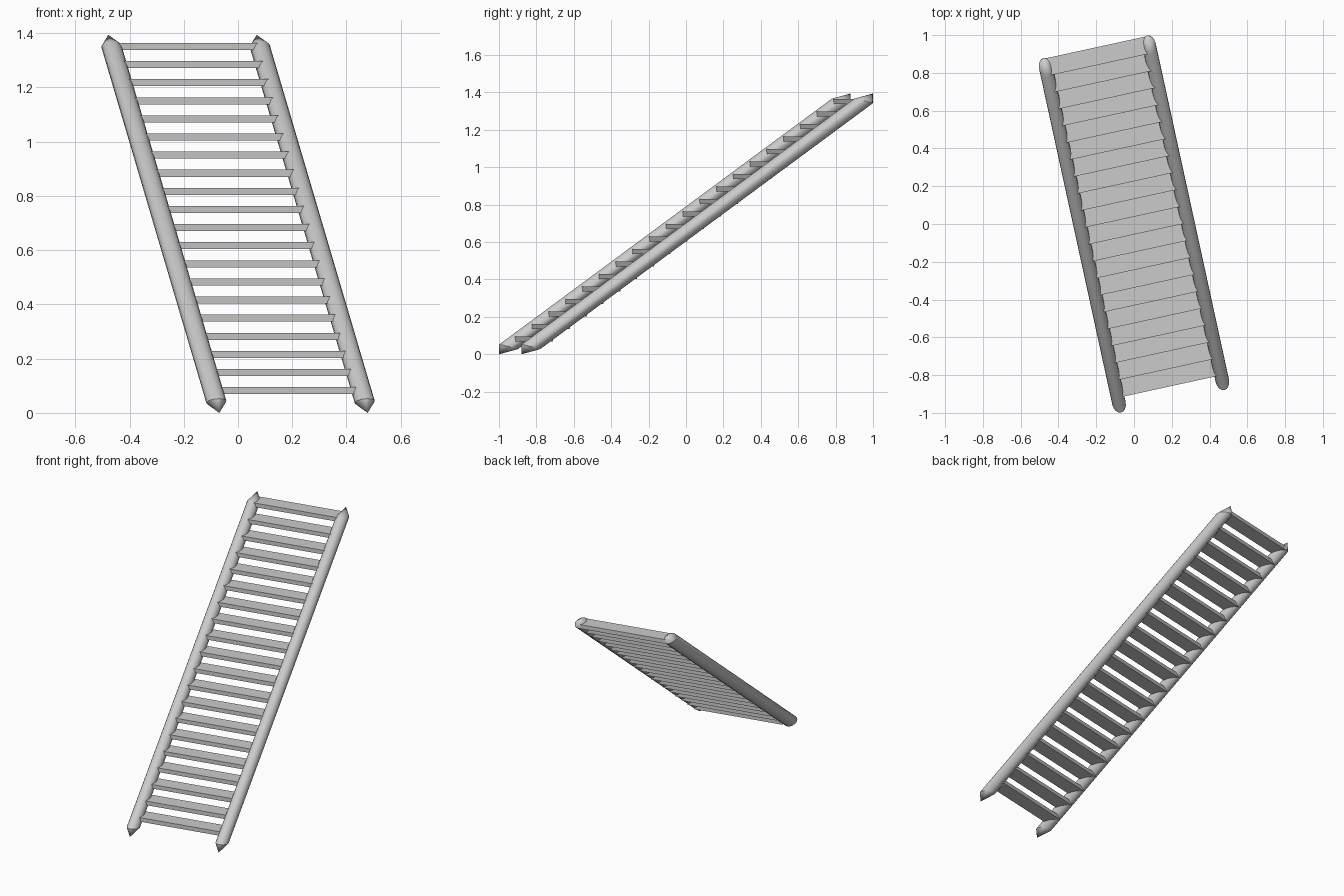
import bpy, bmesh, math
from mathutils import Matrix, Vector

if "Cube" in bpy.data.objects:
    bpy.data.objects.remove(bpy.data.objects["Cube"])

YAW = Matrix.Rotation(math.radians(12.3), 4, 'Z')
MID_Z = 0.697
SIDES = 16


def finish(name, bm):
    bmesh.ops.recalc_face_normals(bm, faces=bm.faces)
    bm.transform(YAW)
    mesh = bpy.data.meshes.new(name)
    bm.to_mesh(mesh)
    bm.free()
    obj = bpy.data.objects.new(name, mesh)
    bpy.context.collection.objects.link(obj)
    return obj


# Sloping round rail with nearly level end rings closed by offset points
def rail(name, x):
    bm = bmesh.new()
    rings = []
    for s in (-1, 1):
        centre = Vector((x, s * 0.91, MID_Z + s * 0.657))
        ring = []
        for i in range(SIDES):
            a = 2 * math.pi * i / SIDES
            ring.append(bm.verts.new(centre + Vector((0.036 * math.cos(a),
                                                      -0.051 * math.sin(a),
                                                      0.0125 * math.sin(a)))))
        tip = bm.verts.new((x, s * 0.961, MID_Z + s * 0.697))
        for i in range(SIDES):
            bm.faces.new((ring[i], ring[(i + 1) % SIDES], tip))
        rings.append(ring)
    low, high = rings
    for i in range(SIDES):
        j = (i + 1) % SIDES
        bm.faces.new((low[i], low[j], high[j], high[i]))
    obj = finish(name, bm)
    bpy.ops.object.select_all(action='DESELECT')
    obj.select_set(True)
    bpy.context.view_layer.objects.active = obj
    bpy.ops.object.shade_smooth_by_angle(angle=math.radians(30))


rail("left_rail", -0.28)
rail("right_rail", 0.28)

# Twenty flat treads, each starting where the one below ends
for n in range(20):
    bm = bmesh.new()
    bmesh.ops.create_cube(bm, size=1)
    bm.transform(Matrix.Translation((0, -0.834 + n * 0.0918, 0.082 + n * 0.0668))
                 @ Matrix.Diagonal((0.56, 0.093, 0.026, 1)))
    finish(f"tread_{n + 1}", bm)
